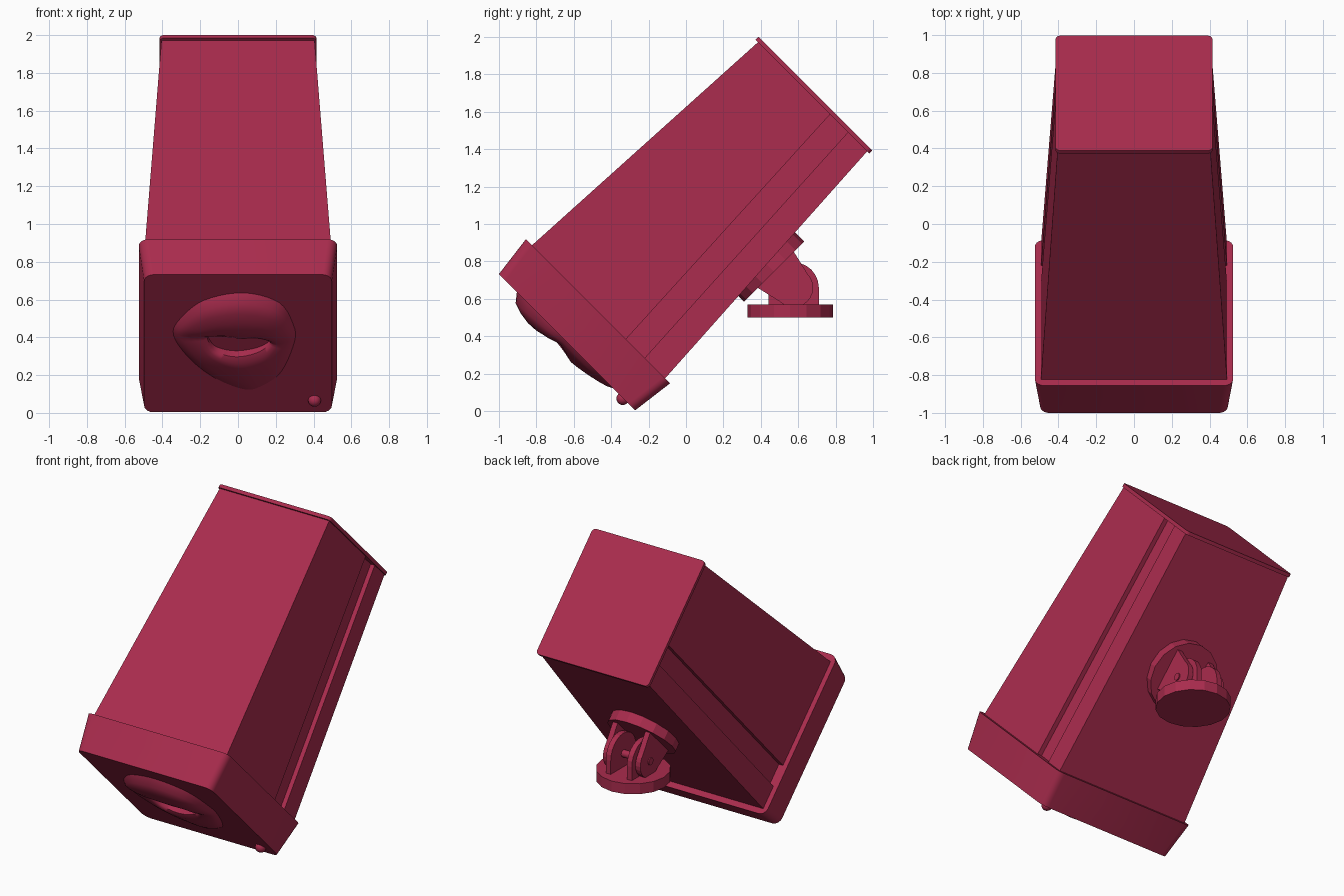
import bpy, bmesh, math
from mathutils import Matrix, Vector

if "Cube" in bpy.data.objects:
    bpy.data.objects.remove(bpy.data.objects["Cube"])

red = bpy.data.materials.new("crimson")
red.diffuse_color = (0.40, 0.025, 0.075, 1)
red.use_nodes = True
red.node_tree.nodes["Principled BSDF"].inputs["Base Color"].default_value = red.diffuse_color
TILT = Matrix.Rotation(math.radians(45), 4, 'X')   # local y = body axis, local z = body up
FLAT = Matrix.Identity(4)
CV = 0.71                                          # height of the body axis in the tilted frame


def finish(name, bm, matrix, smooth=0):
    bmesh.ops.recalc_face_normals(bm, faces=bm.faces)
    me = bpy.data.meshes.new(name)
    bm.to_mesh(me)
    bm.free()
    me.transform(matrix)
    me.materials.append(red)
    ob = bpy.data.objects.new(name, me)
    bpy.context.collection.objects.link(ob)
    if smooth:
        bpy.ops.object.select_all(action='DESELECT')
        ob.select_set(True)
        bpy.context.view_layer.objects.active = ob
        bpy.ops.object.shade_smooth_by_angle(angle=math.radians(smooth))
    return ob


def loft(name, rings, matrix, smooth=0, caps=(True, True)):
    """Skin a list of closed rings with equal point counts."""
    bm = bmesh.new()
    vs = [[bm.verts.new(p) for p in r] for r in rings]
    n = len(rings[0])
    for a, b in zip(vs, vs[1:]):
        for i in range(n):
            j = (i + 1) % n
            bm.faces.new((a[i], a[j], b[j], b[i]))
    for cap, r in zip(caps, (vs[0], vs[-1])):
        if cap:
            bm.faces.new(r)
    return finish(name, bm, matrix, smooth)


def rounded(hx, hv, r, u, seg=5):
    pts = []
    for q, (sx, sv) in enumerate(((1, 1), (-1, 1), (-1, -1), (1, -1))):
        for k in range(seg + 1):
            a = math.pi / 2 * (q + k / seg)
            pts.append((sx * (hx - r) + r * math.cos(a), u,
                        CV + sv * (hv - r) + r * math.sin(a)))
    return pts


def cylinder(name, r, depth, matrix, sides=16):
    bm = bmesh.new()
    bmesh.ops.create_cone(bm, cap_ends=True, segments=sides, radius1=r, radius2=r, depth=depth)
    return finish(name, bm, matrix, 30 if sides > 20 else 0)


# Tapered body with a recessed groove along each side
def body_section(u, hx, bottom, g0, g1, top, d=0.03):
    right = [(hx, bottom), (hx, g0), (hx - d, g0), (hx - d, g1), (hx, g1), (hx, top)]
    return [(x, u, v) for x, v in right] + [(-x, u, v) for x, v in reversed(right)]


loft("body", [body_section(-0.05, 0.498, 0.197, 0.352, 0.494, 1.214),
              body_section(1.67, 0.405, 0.297, 0.442, 0.577, 1.122)], TILT)

# Front bezel and rear cap
loft("front_bezel", [rounded(0.497, 0.515, 0.05, -0.19),
                     rounded(0.525, 0.545, 0.05, 0.045)], TILT, 30)
loft("rear_cap", [rounded(0.415, 0.43, 0.025, 1.667),
                  rounded(0.415, 0.43, 0.025, 1.69)], TILT, 30)

# Lips on the front face: loft from the mouth opening to the outer outline
outer = [(-.344, .771), (-.31, .894), (-.18, 1.036), (.03, 1.092), (.22, 1.017), (.296, .846),
         (.30, .719), (.23, .494), (.12, .381), (.03, .36), (-.127, .449), (-.26, .597)]
inner = [(-.164, .785), (-.13, .795), (-.06, .795), (.02, .785), (.09, .785), (.15, .765),
         (.17, .735), (.13, .695), (.075, .67), (0, .655), (-.07, .665), (-.13, .70)]
upper_h = [0, .04, .06, .072, .075, .066, .046, -.004]
lower_h = [0, .045, .06, .055, .045, .032, .016, -.004]
steps = [0, 0, .12, .28, .47, .68, .87, 1]


def spline(pts, sub=5):
    out, n = [], len(pts)
    for i in range(n):
        a, b, c, d = (Vector(pts[(i + k) % n]) for k in (-1, 0, 1, 2))
        for s in range(sub):
            t = s / sub
            out.append(0.5 * (2 * b + (c - a) * t + (2 * a - 5 * b + 4 * c - d) * t * t
                              + (3 * b - a - 3 * c + d) * t ** 3))
    return out


o_pts, i_pts = spline(outer), spline(inner)
rings = []
for t, hu, hl in zip(steps, upper_h, lower_h):
    ring = []
    for k, (a, b) in enumerate(zip(i_pts, o_pts)):
        s = math.sin(2 * math.pi * k / len(o_pts))
        h = (hl + (hu - hl) * (s + 1) / 2) * (0.55 + 0.45 * abs(s))
        p = a.lerp(b, t)
        ring.append((p.x, -0.19 - h, p.y))
    rings.append(ring)
loft("lips", rings, TILT, 60, (False, False))

# Small indicator lamp in the lower corner
bm = bmesh.new()
bmesh.ops.create_uvsphere(bm, u_segments=20, v_segments=12, radius=0.034)
finish("indicator_lamp", bm, TILT @ Matrix.Translation((0.405, -0.192, 0.286)), 60)

# Mount: tilted disc on the body, level base disc
cylinder("mount_body_disc", 0.228, 0.08,
         TILT @ Matrix.Translation((0, 0.86, 0.234)))
cylinder("mount_base_disc", 0.228, 0.07, Matrix.Translation((0, 0.557, 0.535)))

# Hinge lugs: rounded tabs reaching from each disc past the pivot
PY, PZ = 0.575, 0.66
PU, PV = (PY + PZ) * math.sqrt(.5), (PZ - PY) * math.sqrt(.5)


def lug(name, x, cy, cz, r, half, root, matrix, sign):
    """Tab in the yz plane: wide at z = root, arc of radius r round the pivot."""
    pts = [(cy - half, root)]
    for k in range(13):
        a = math.pi * (1 - k / 12)
        pts.append((cy + r * math.cos(a), cz + sign * r * math.sin(a)))
    pts.append((cy + half, root))
    loft(name, [[(x + dx, y, z) for y, z in pts] for dx in (-0.018, 0.018)], matrix)


for side, s in (("right", 1), ("left", -1)):
    lug("upper_lug_" + side, s * 0.12, PU, PV, 0.105, 0.14, 0.21, TILT, -1)
    lug("base_lug_" + side, s * 0.078, PY, PZ, 0.135, 0.135, 0.51, FLAT, 1)

# Pivot pin
cylinder("pivot_pin", 0.024, 0.29,
         Matrix.Translation((0, PY, PZ)) @ Matrix.Rotation(math.pi / 2, 4, 'Y'), 24)
